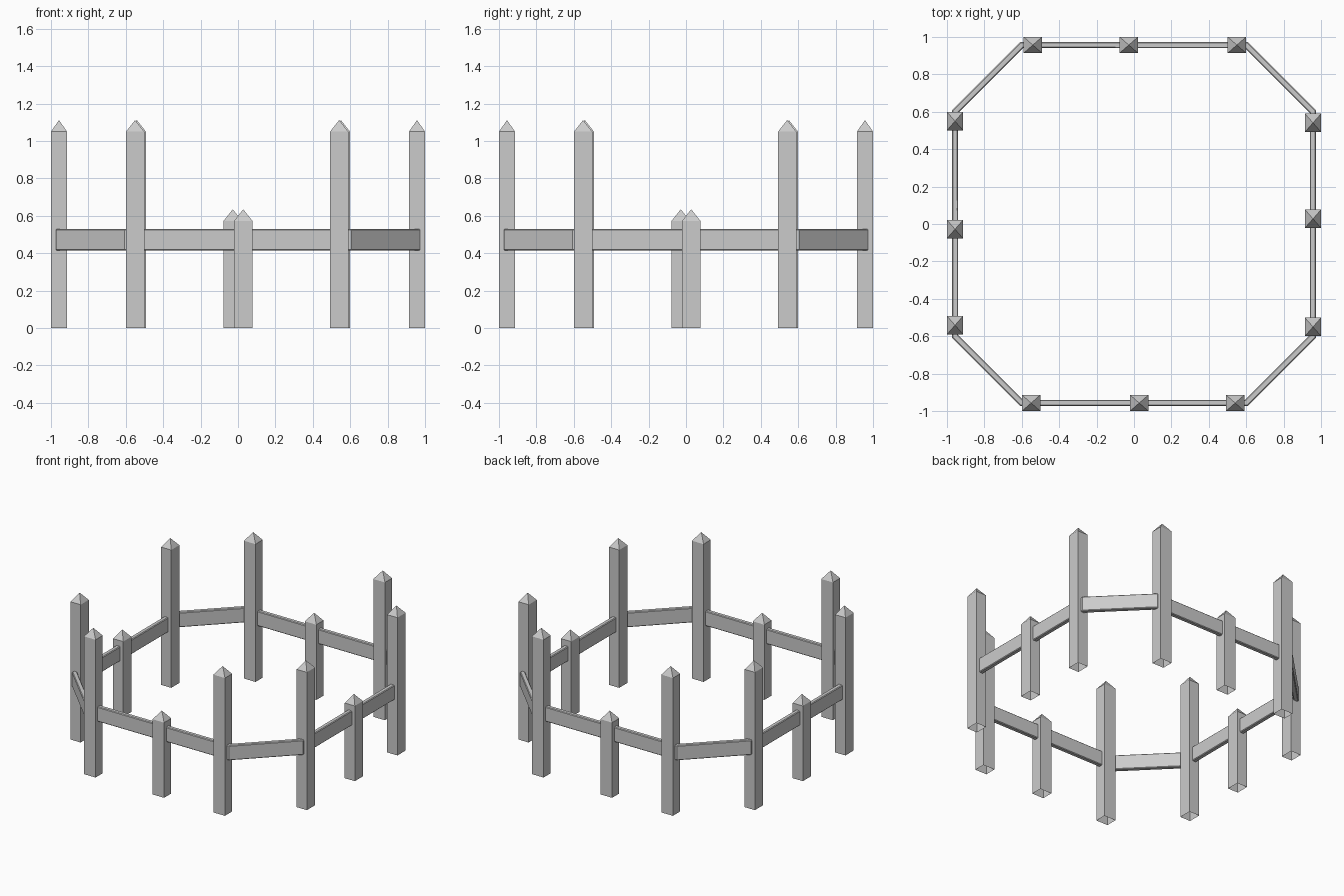
import bpy, bmesh
from math import pi
from mathutils import Matrix, Vector

cube = bpy.data.objects.get("Cube")
if cube:
    bpy.data.objects.remove(cube, do_unlink=True)

grey = bpy.data.materials.new("plain grey")
grey.use_nodes = True
COLOUR = (0.6, 0.6, 0.6, 1)
grey.diffuse_color = COLOUR
grey.node_tree.nodes["Principled BSDF"].inputs["Base Color"].default_value = COLOUR

RADIUS = 0.957      # distance of each straight side from the centre
CORNER = 0.6        # half length of each straight side


def add_object(name, bm):
    bmesh.ops.recalc_face_normals(bm, faces=bm.faces)
    mesh = bpy.data.meshes.new(name)
    bm.to_mesh(mesh)
    bm.free()
    mesh.materials.append(grey)
    obj = bpy.data.objects.new(name, mesh)
    bpy.context.collection.objects.link(obj)
    return obj


def add_post(name, x, shoulder, turn):
    """Square post with a pyramid cap and an open foot."""
    w, d = 0.049, 0.043
    bm = bmesh.new()
    corners = [(-w, -d), (w, -d), (w, d), (-w, d)]
    foot = [bm.verts.new((a, b, 0)) for a, b in corners]
    top = [bm.verts.new((a, b, shoulder)) for a, b in corners]
    tip = bm.verts.new((0, 0, shoulder + 0.062))
    for i in range(4):
        j = (i + 1) % 4
        bm.faces.new((foot[i], foot[j], top[j], top[i]))
        bm.faces.new((top[i], top[j], tip))
    place = Matrix.Rotation(turn, 4, "Z") @ Matrix.Translation((x, -RADIUS, 0))
    bmesh.ops.transform(bm, matrix=place, verts=bm.verts)
    add_object(name, bm)


# Two tall posts and one short post on each straight side
for n, side in enumerate(("front", "left", "back", "right")):
    turn = n * pi / 2
    add_post(side + "_tall_post_a", -0.55, 1.05, turn)
    add_post(side + "_short_post", 0.028, 0.573, turn)
    add_post(side + "_tall_post_b", 0.541, 1.05, turn)

# Mitred eight-sided rail ring with slightly eased edges
path = []
for n in range(4):
    spin = Matrix.Rotation(n * pi / 2, 3, "Z")
    path += [spin @ Vector((s * CORNER, -RADIUS, 0)) for s in (-1, 1)]

half, low, high, ease = 0.017, 0.416, 0.529, 0.005
section = [(-half, low + ease), (-half + ease, low), (half - ease, low), (half, low + ease),
           (half, high - ease), (half - ease, high), (-half + ease, high), (-half, high - ease)]
bm = bmesh.new()
rings = []
for i, p in enumerate(path):
    before = (p - path[i - 1]).normalized()
    after = (path[(i + 1) % len(path)] - p).normalized()
    out_a = Vector((before.y, -before.x, 0))
    out_b = Vector((after.y, -after.x, 0))
    mitre = (out_a + out_b) / (1 + out_a.dot(out_b))
    rings.append([bm.verts.new(p + mitre * o + Vector((0, 0, z))) for o, z in section])
for i, ring in enumerate(rings):
    after = rings[(i + 1) % len(rings)]
    for k in range(len(section)):
        m = (k + 1) % len(section)
        bm.faces.new((ring[k], ring[m], after[m], after[k]))
add_object("rail_ring", bm)
